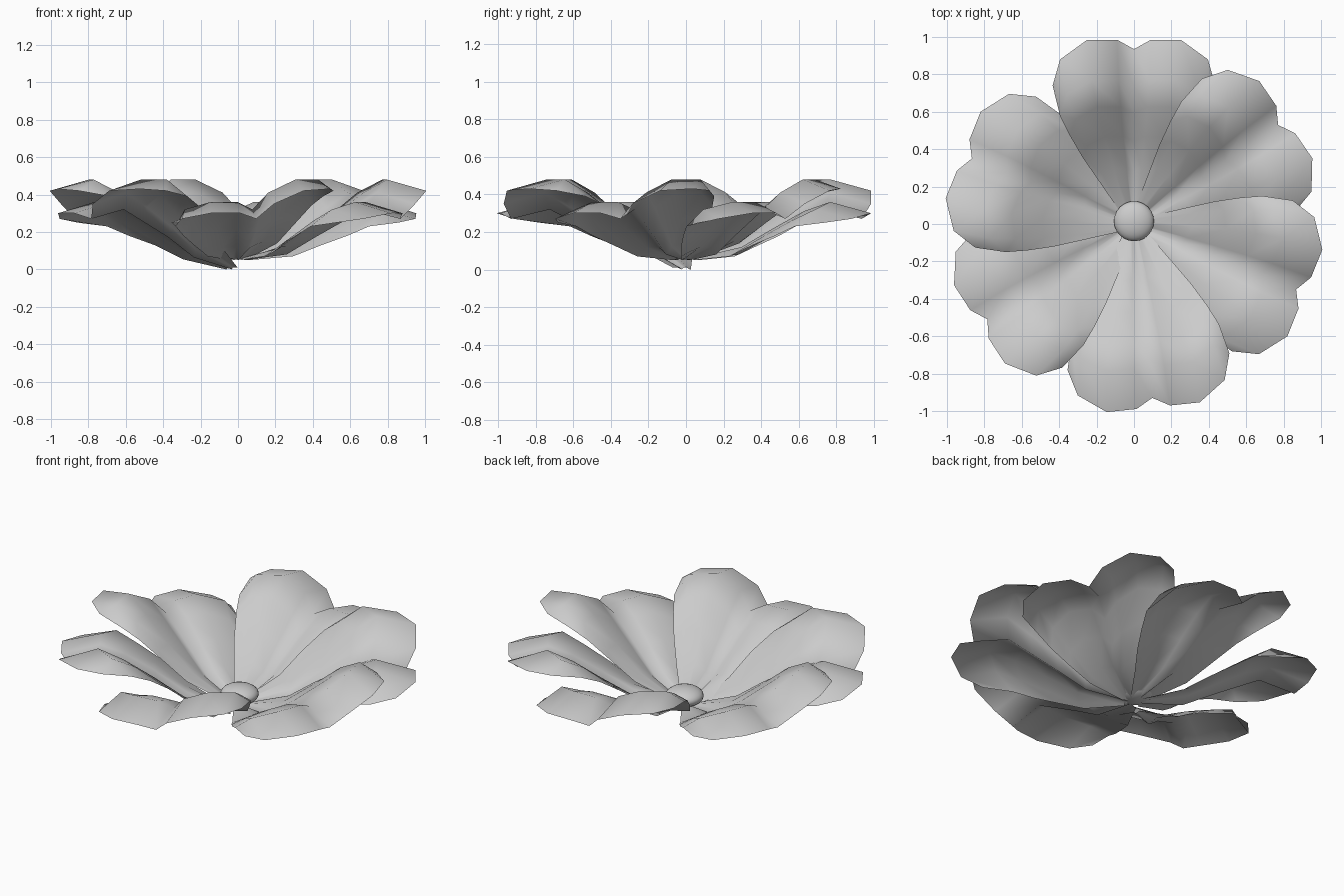
import bpy
from math import radians, cos, sin

if "Cube" in bpy.data.objects:
    bpy.data.objects.remove(bpy.data.objects["Cube"])

# Petal rim outline, clockwise edge -> counter-clockwise edge: (radial, tangential)
HALF = [(.74, .435), (.88, .395), (.985, .25), (.985, .09)]
RIM = [(r, -t) for r, t in HALF] + [(.935, 0)] + HALF[::-1]

# Rows from base to rim: (length fraction, width fraction, heights across petal)
ROWS = [
    (0.00, .13, [.05, .05, .06, .06, .05, .06, .06, .06, .06]),
    (0.27, .43, [.07, .09, .12, .12, .08, .12, .15, .15, .14]),
    (0.45, .63, [.13, .18, .22, .22, .17, .23, .27, .28, .25]),
    (0.62, .79, [.18, .26, .31, .31, .25, .33, .40, .41, .34]),
    (0.77, .91, [.23, .32, .36, .36, .32, .41, .48, .48, .39]),
    (1.00, 1.0, [.25, .27, .30, .30, .27, .35, .42, .43, .42]),
]
BASE_R = .04


def make_petal(name, angle, base_drop):
    ca, sa = cos(angle), sin(angle)
    verts, faces = [], []
    n = len(RIM)
    for f, w, heights in ROWS:
        for (rim_r, rim_t), z in zip(RIM, heights):
            r, t = BASE_R + (rim_r - BASE_R) * f, rim_t * w
            z -= base_drop * max(0, 1 - f / .4)
            verts.append((r * ca - t * sa, r * sa + t * ca, z))
    for i in range(len(ROWS) - 1):
        for j in range(n - 1):
            a = i * n + j
            faces.append((a, a + n, a + n + 1, a + 1))
    mesh = bpy.data.meshes.new(name)
    mesh.from_pydata(verts, [], faces)
    mesh.shade_smooth()
    ob = bpy.data.objects.new(name, mesh)
    bpy.context.collection.objects.link(ob)


# Six overlapping petals in a pinwheel, one sitting slightly lower at its base
PETALS = [(90, 0), (158, 0), (213, .05), (276, 0), (338, 0), (34.5, 0)]
for k, (deg, drop) in enumerate(PETALS):
    make_petal(f"petal_{k + 1}", radians(deg), drop)

# Rounded flower centre
bpy.ops.mesh.primitive_uv_sphere_add(segments=24, ring_count=12, radius=.107, location=(0, .015, .105))
centre = bpy.context.object
centre.name = "flower_centre"
centre.scale = (1, 1, .5)
bpy.ops.object.shade_smooth()
